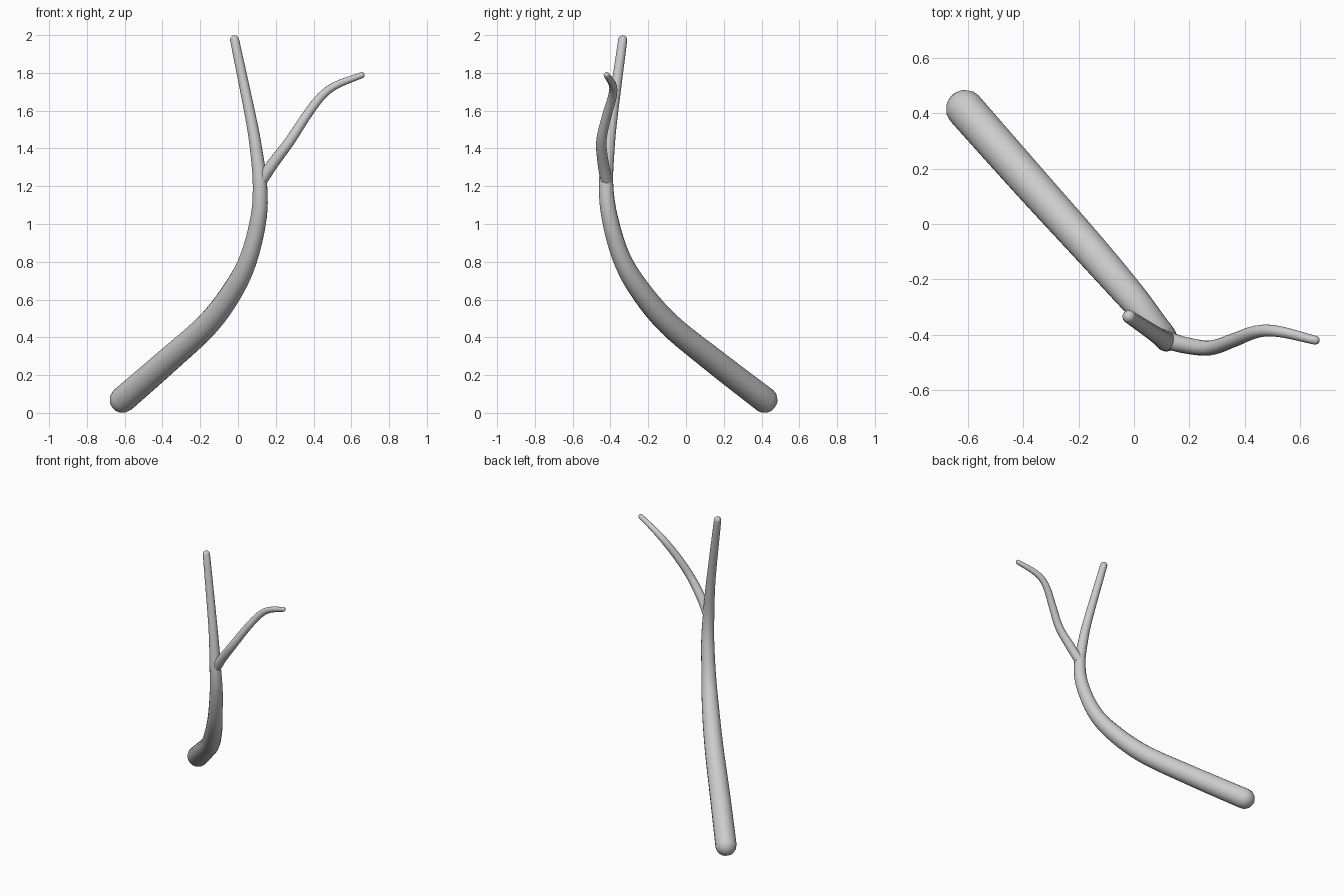
import bpy, bmesh, math
from mathutils import Vector

if "Cube" in bpy.data.objects:
    bpy.data.objects.remove(bpy.data.objects["Cube"])

SIDES = 16


def catmull(pts, steps):
    # smooth path through (x, y, z, radius) control points
    p = [Vector(q) for q in pts]
    p = [2 * p[0] - p[1]] + p + [2 * p[-1] - p[-2]]
    out = []
    for i in range(1, len(p) - 2):
        a, b, c, d = p[i - 1:i + 3]
        for s in range(steps):
            t = s / steps
            out.append(0.5 * (2 * b + (c - a) * t + (2 * a - 5 * b + 4 * c - d) * t ** 2
                              + (3 * b - a - 3 * c + d) * t ** 3))
    out.append(p[-2])
    return out


def tapered_tube(name, pts, steps=5):
    path = [(q.xyz, q.w) for q in catmull(pts, steps)]
    # rounded ends
    d0 = (path[0][0] - path[1][0]).normalized()
    d1 = (path[-1][0] - path[-2][0]).normalized()
    (c0, r0), (c1, r1) = path[0], path[-1]
    angles = [math.radians(a) for a in (22, 45, 67, 84)]
    head = [(c0 + d0 * r0 * math.sin(a), r0 * math.cos(a)) for a in reversed(angles)]
    tail = [(c1 + d1 * r1 * math.sin(a), r1 * math.cos(a)) for a in angles]
    path = head + path + tail
    # rings carried along the path without twist
    bm = bmesh.new()
    rings = []
    side = None
    for i, (c, r) in enumerate(path):
        tan = (path[min(i + 1, len(path) - 1)][0] - path[max(i - 1, 0)][0]).normalized()
        side = tan.orthogonal() if side is None else side - tan * side.dot(tan)
        side.normalize()
        up = tan.cross(side)
        rings.append([bm.verts.new(c + r * (side * math.cos(k * math.tau / SIDES)
                                            + up * math.sin(k * math.tau / SIDES)))
                      for k in range(SIDES)])
    for a, b in zip(rings, rings[1:]):
        for k in range(SIDES):
            n = (k + 1) % SIDES
            bm.faces.new((a[k], a[n], b[n], b[k]))
    bm.faces.new(rings[0])
    bm.faces.new(rings[-1])
    bmesh.ops.recalc_face_normals(bm, faces=bm.faces)
    for f in bm.faces:
        f.smooth = True
    me = bpy.data.meshes.new(name)
    bm.to_mesh(me)
    bm.free()
    ob = bpy.data.objects.new(name, me)
    bpy.context.collection.objects.link(ob)
    return ob


# main stem, bending upward into the leader
tapered_tube("main_branch", [
    (-0.61, 0.415, 0.07, 0.07), (-0.38, 0.155, 0.27, 0.067), (-0.16, -0.09, 0.47, 0.062),
    (-0.02, -0.25, 0.66, 0.056), (0.06, -0.345, 0.83, 0.048), (0.11, -0.405, 1.04, 0.043),
    (0.116, -0.423, 1.21, 0.038), (0.098, -0.412, 1.38, 0.033), (0.068, -0.392, 1.56, 0.029),
    (-0.018, -0.335, 1.975, 0.024)])

# thin side twig
tapered_tube("side_twig", [
    (0.12, -0.42, 1.225, 0.032), (0.185, -0.438, 1.32, 0.03), (0.275, -0.448, 1.44, 0.027),
    (0.36, -0.42, 1.57, 0.025), (0.44, -0.39, 1.675, 0.023), (0.52, -0.388, 1.735, 0.02),
    (0.655, -0.42, 1.788, 0.016)])
